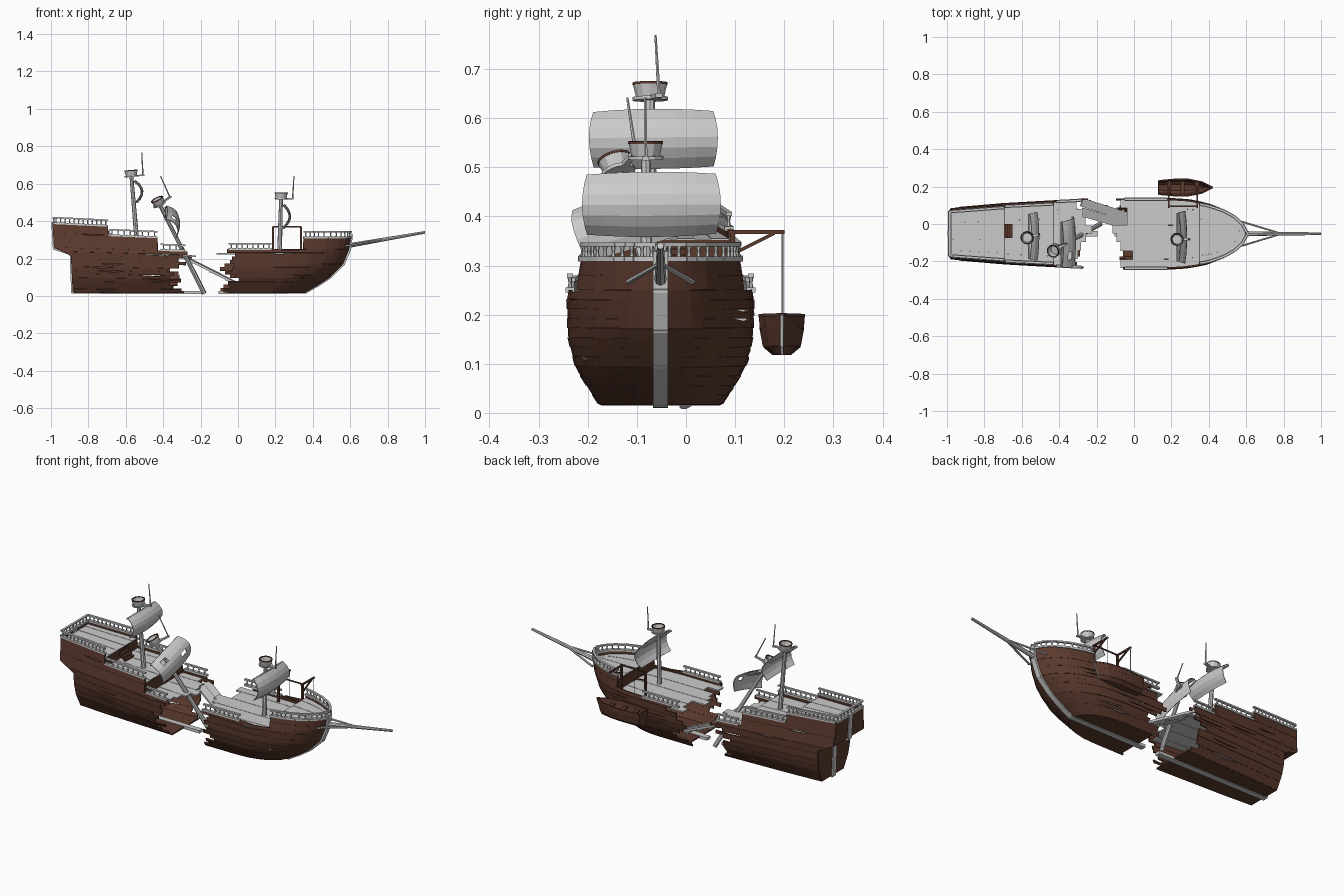
import bpy, bmesh, math, random
from mathutils import Vector, Matrix

if "Cube" in bpy.data.objects:
    bpy.data.objects.remove(bpy.data.objects["Cube"])

random.seed(7)
CY = -0.052                      # ship centre line


def material(name, col):
    m = bpy.data.materials.new(name)
    m.diffuse_color = (*col, 1)
    m.use_nodes = True
    m.node_tree.nodes["Principled BSDF"].inputs["Base Color"].default_value = m.diffuse_color
    return m


WOOD = material("brown_wood", (0.105, 0.042, 0.027))


def interp(t, pts):
    if t <= pts[0][0]:
        return pts[0][1]
    for (a, va), (b, vb) in zip(pts, pts[1:]):
        if t <= b:
            return va + (vb - va) * (t - a) / (b - a)
    return pts[-1][1]


def finish(name, bm, mat=None, thick=0, matrix=None):
    me = bpy.data.meshes.new(name)
    bm.to_mesh(me)
    bm.free()
    ob = bpy.data.objects.new(name, me)
    bpy.context.collection.objects.link(ob)
    if mat:
        me.materials.append(mat)
    if thick:
        mod = ob.modifiers.new("thickness", 'SOLIDIFY')
        mod.thickness, mod.offset = thick, 0
    if matrix:
        ob.matrix_world = matrix
    return ob


def strip(bm, a, b):
    va, vb = [bm.verts.new(p) for p in a], [bm.verts.new(p) for p in b]
    for i in range(len(a) - 1):
        bm.faces.new((va[i], va[i + 1], vb[i + 1], vb[i]))


def beam(bm, p, q, w, h):
    p, q = Vector(p), Vector(q)
    d = q - p
    m = Matrix.Translation((p + q) / 2) @ d.to_track_quat('X', 'Z').to_matrix().to_4x4()
    bmesh.ops.create_cube(bm, size=1, matrix=m @ Matrix.Diagonal((d.length, w, h, 1)))


def rod(bm, p, q, r1, r2, n=8, caps=True):
    p, q = Vector(p), Vector(q)
    d = q - p
    m = Matrix.Translation((p + q) / 2) @ d.to_track_quat('Z', 'Y').to_matrix().to_4x4()
    bmesh.ops.create_cone(bm, cap_ends=caps, segments=n, radius1=r1, radius2=r2, depth=d.length, matrix=m)


# Hull shape: points on the side at (x, z); s runs from -1 (front side) to 1
PROFILE = [(.02, .66), (.09, .9), (.15, .985), (.23, 1), (.31, .92), (.39, .86)]
PLAN = [(.33, 1), (.5, .965), (.667, .86), (.8, .7), (.9, .5), (.96, .3), (1, .04)]


def stern_end(z):
    return interp(z, [(.02, -.88), (.215, -.89), (.25, -.98), (.4, -.99)])


def stern_pt(x, z, s):
    half = interp(x, [(-1, .134), (-.7, .16), (-.2, .188)]) * interp(z, PROFILE)
    return Vector((x, CY + s * half, z * (1 + .13 * (-x - .7))))


def bow_end(z):
    return interp(z, [(.02, .36), (.06, .43), (.1, .49), (.17, .56), (.25, .593), (.31, .603)])


def bow_pt(x, z, s):
    half = .188 * interp(z, PROFILE) * interp(x / bow_end(z), PLAN)
    return Vector((x, CY + s * half, z))


def row(pt, end, x0, z, s, n=14):
    return [pt(x0 + (end(z) - x0) * (1 - (1 - k / n) ** 2), z, s) for k in range(n + 1)]


def side_planks(bm, pt, end, z0, z1, x0, s):
    a, b = row(pt, end, x0, z0, s), row(pt, end, x0, z1, s)
    if random.random() < .4:                   # long weathered gap
        k = random.randint(1, 6)
        b[k].z -= .007
        b[k + 1].z -= .004
    strip(bm, a, b)


def deck(name, pt, end, z, x0, jag=0.0, n=8):
    bm = bmesh.new()
    for j in range(n):
        v0, v1 = (-.97 + 1.94 * (j + k) / n for k in (0, 1))
        x, dz = x0 + random.uniform(-jag, jag), .0015 * (j % 2)
        strip(bm, row(pt, end, x, z + dz, v0), row(pt, end, x, z + dz, v1))
    finish(name, bm, None, .008)


# Planked hull halves with broken ends; alternate planks sit slightly inset
LEVELS = [.02 + .23 * i / 12 for i in range(13)]
STERN_BREAK = [(.03, -.29), (.09, -.36), (.15, -.33), (.2, -.27), (.25, -.28)]
BOW_BREAK = [(.03, -.06), (.1, -.03), (.14, -.05), (.2, -.01), (.25, -.03)]
for name, pt, end, brk, upper in (
        ("stern_hull", stern_pt, stern_end, STERN_BREAK, [(.25, .29, -.43), (.29, .325, -.43), (.325, .375, -.695)]),
        ("bow_hull", bow_pt, bow_end, BOW_BREAK, [(.25, .28, .35), (.28, .31, .35)])):
    bm = bmesh.new()
    for s in (-1, 1):
        for i, (z0, z1) in enumerate(zip(LEVELS, LEVELS[1:])):
            x0 = interp(z0, brk) + random.uniform(-.05, .05)
            side_planks(bm, pt, end, z0, z1, x0, s * (1 - .009 * (i % 2)))
        for i, (z0, z1, x0) in enumerate(upper):
            side_planks(bm, pt, end, z0, z1, x0, s * (1 - .009 * (i % 2)))
        x0 = interp(0, brk)
        strip(bm, row(pt, end, x0, .02, 0), row(pt, end, x0, .02, s))   # flat bottom
    if name == "stern_hull":
        zs = LEVELS + [.29, .325, .375]
        for z0, z1 in zip(zs, zs[1:]):                                   # transom
            strip(bm, [pt(end(z0), z0, s) for s in (-1, 0, 1)], [pt(end(z1), z1, s) for s in (-1, 0, 1)])
    finish(name, bm, WOOD, .008)

# Decks
deck("poop_deck", stern_pt, stern_end, .35, -.695)
deck("quarter_deck", stern_pt, stern_end, .295, -.43)
deck("stern_main_deck", stern_pt, stern_end, .225, -.27, .05)
deck("bow_main_deck", bow_pt, bow_end, .225, -.07, .065)
deck("forecastle_deck", bow_pt, bow_end, .288, .35)

# Bulkheads between deck levels
bm = bmesh.new()
for pt, x, z0, z1 in ((stern_pt, -.697, .29, .352), (stern_pt, -.432, .225, .297), (bow_pt, .352, .225, .29)):
    strip(bm, [pt(x, z0, s) for s in (-.97, .97)], [pt(x, z1, s) for s in (-.97, .97)])
finish("bulkheads", bm, WOOD, .008)

# Steps up to the poop
bm = bmesh.new()
for i in range(4):
    beam(bm, (-.693 + .012 * i, -.075, .34 - .013 * i), (-.693 + .012 * i, 0, .34 - .013 * i), .014, .012)
finish("deck_steps", bm, WOOD)

# Keel, stem and stern post
bm = bmesh.new()
for path in ([(-.99, .39), (-.982, .255), (-.892, .225), (-.884, .02), (-.2, .018)],
             [(.606, .325), (.597, .25), (.563, .17), (.49, .1), (.43, .06), (.36, .02), (-.1, .018)]):
    for (xa, za), (xb, zb) in zip(path, path[1:]):
        d = Vector((xb - xa, 0, zb - za)).normalized() * .005
        beam(bm, Vector((xa, CY, za)) - d, Vector((xb, CY, zb)) + d, .03, .016)
finish("keel_and_posts", bm)


# Railings
def rail(name, pts, height=.03):
    bm = bmesh.new()
    up = Vector((0, 0, height))
    for a, b in zip(pts, pts[1:]):
        beam(bm, a, b, .018, .01)
        beam(bm, a + up, b + up, .012, .008)
        n = max(1, round((b - a).length / .028))
        for i in range(n):
            p = a.lerp(b, (i + .5) / n)
            rod(bm, p, p + up * .5, .006, .003, 6)
            rod(bm, p + up * .5, p + up, .003, .006, 6)
    finish(name, bm)


for s, side in ((-1, "front"), (1, "back")):
    for name, z, xa, xb in (("poop", .375, -.985, -.695), ("quarter", .325, -.69, -.43), ("waist", .255, -.415, -.28)):
        rail(f"{name}_rail_{side}", [stern_pt(xa + (xb - xa) * k / 4, z, s) for k in range(5)])
    rail("bow_waist_rail_" + side, [bow_pt(-.05 + .23 * k / 4, .25, s) for k in range(5)])
    rail("forecastle_rail_" + side, row(bow_pt, bow_end, .35, .313, s, 10))
rail("transom_rail", [stern_pt(-.985, .375, s) for s in (-1, 0, 1)])

# Bowsprit and its braces
bm = bmesh.new()
rod(bm, (.55, CY, .262), (1, CY, .34), .013, .007)
for s in (-1, 1):
    rod(bm, (.575, CY + s * .065, .267), (.79, CY, .304), .006, .005, 6)
finish("bowsprit", bm)


# Mast with lookout basket, flag pole and sail, built along its own axis
def mast(name, base, top, sail_z, sail_w, sail_h, sail_y=0, pole_y=(0, 0), holes=()):
    base, top = Vector(base), Vector(top)
    up = (top - base).normalized()
    fwd = (Vector((1, 0, 0)) - up * up.x).normalized()
    M = Matrix.Translation(base) @ Matrix((fwd, up.cross(fwd), up)).transposed().to_4x4()
    L = (top - base).length
    bm = bmesh.new()
    rod(bm, (0, 0, 0), (0, 0, L), .013, .01)
    rod(bm, (0, 0, L - .004), (0, 0, L + .003), .036, .036, 12)
    beam(bm, (0, 0, L), (.068, pole_y[0], L), .014, .008)
    rod(bm, (.062, pole_y[0], L), (.066, pole_y[1], L + .124), .004, .0025, 6)
    zy = sail_z + sail_h * .42
    rod(bm, (.004, sail_y - sail_w * .46, zy), (.004, sail_y + sail_w * .46, zy), .005, .005, 6)
    finish(name + "_mast", bm, None, 0, M)
    bm = bmesh.new()
    rod(bm, (0, 0, L), (0, 0, L + .03), .026, .033, 12, False)
    finish(name + "_lookout", bm, None, .004, M)
    bm = bmesh.new()
    rod(bm, (0, 0, L + .028), (0, 0, L + .033), .033, .033, 12, False)
    finish(name + "_lookout_rim", bm, WOOD, .005, M)
    bm = bmesh.new()
    n = 6
    g = []
    for j in range(n + 1):
        v = 2 * j / n - 1
        g.append([bm.verts.new((.01 + .035 * (1 - v * v) + .01 * (1 - u * u),
                                sail_y + u * sail_w / 2 * (1 - .07 * v * v),
                                sail_z + v * sail_h / 2 * (1 - .08 * u * u)))
                  for u in (2 * i / n - 1 for i in range(n + 1))])
    for j in range(n):
        for i in range(n):
            if (i, j) not in holes:
                bm.faces.new((g[j][i], g[j][i + 1], g[j + 1][i + 1], g[j + 1][i]))
    finish(name + "_sail", bm, None, .004, M)


mast("aft", (-.54, -.07, .285), (-.57, -.073, .64), .272, .262, .12, .006, (.018, .012))
mast("fallen", (-.18, 0, .014), (-.42, -.138, .49), .43, .27, .13, .015, (.045, .06), [(4, 2), (1, 4)])
mast("fore", (.222, -.08, .222), (.23, -.082, .52), .203, .282, .13, .011)

# Broken deck section hanging between the halves
bm = bmesh.new()
for i, dy in enumerate((0, .052)):
    beam(bm, (-.28, .065 + dy, .205), (-.01 - .02 * i, -.015 + dy, .068 + .01 * i), .046, .012)
for t in (.15, .5, .85):
    p = Vector((-.275, .045, .196)).lerp(Vector((-.02, -.03, .064)), t)
    beam(bm, p, p + Vector((0, .095, 0)), .016, .008)
finish("broken_deck_section", bm)

# Boat davits
bm = bmesh.new()
for x in (.187, .337):
    beam(bm, (x, .095, .225), (x, .095, .372), .01, .01)
    beam(bm, (x, .085, .368), (x, .2, .368), .008, .008)
    beam(bm, (x, .098, .325), (x, .18, .366), .007, .007)
beam(bm, (.187, .095, .37), (.337, .095, .37), .006, .006)
finish("davits", bm, WOOD)
bm = bmesh.new()
for x in (.187, .337):
    rod(bm, (x, .196, .368), (x, .196, .17), .002, .002, 6)
finish("boat_ropes", bm)

# Hanging rowing boat
BOAT = [(0, .82), (.3, 1), (.55, 1), (.8, .68), (1, .03)]
SECTION = [(.12, .4), (.135, .82), (.17, .97), (.196, 1)]


def boat_pt(t, k, s):
    z, w = SECTION[k]
    x1 = .385 + .035 * k / 3
    return Vector((.132 + (x1 - .132) * t, .195 + s * .044 * w * interp(t, BOAT), z + .004 * t * k / 3))


bm = bmesh.new()
T = [0, .15, .3, .55, .7, .8, .9, 1]
for k in range(3):
    for s in (-1, 1):
        strip(bm, [boat_pt(t, k, s) for t in T], [boat_pt(t, k + 1, s) for t in T])
    strip(bm, [boat_pt(0, k, s) for s in (-1, 1)], [boat_pt(0, k + 1, s) for s in (-1, 1)])
strip(bm, [boat_pt(t, 0, -1) for t in T], [boat_pt(t, 0, 1) for t in T])
finish("rowing_boat", bm, WOOD, .005)
bm = bmesh.new()
for x in (.187, .26, .337):
    beam(bm, (x, .16, .178), (x, .23, .178), .022, .006)
for s in (-1, 1):
    for a, b in zip(T, T[1:]):
        beam(bm, boat_pt(a, 3, s), boat_pt(b, 3, s), .007, .006)
finish("boat_benches_and_gunwale", bm, WOOD)
bm = bmesh.new()
for k in range(3):
    beam(bm, boat_pt(1, k, 0), boat_pt(1, k + 1, 0), .006, .006)
finish("boat_stem", bm)
